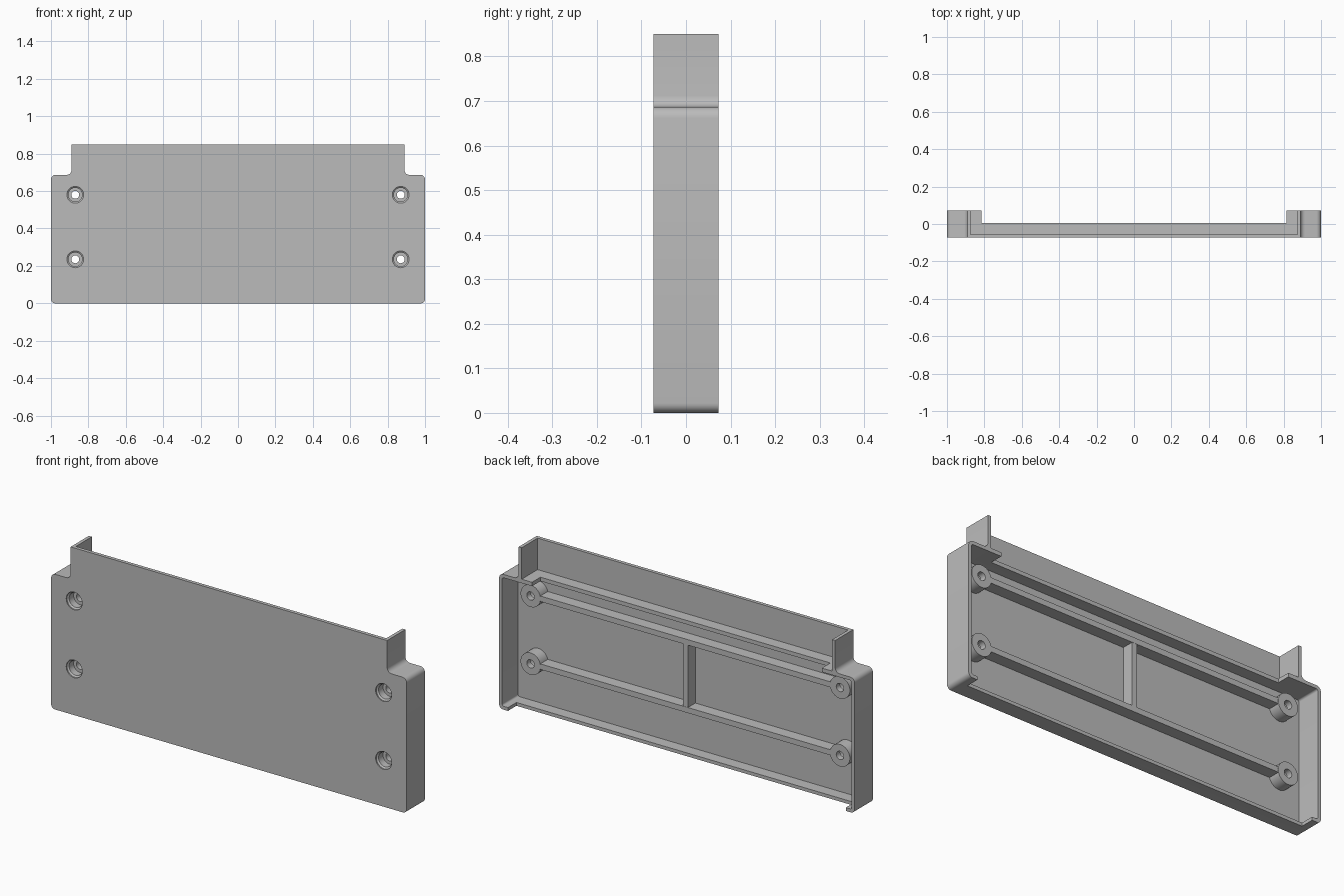
import bpy, bmesh, math
from mathutils import Vector

if "Cube" in bpy.data.objects:
    bpy.data.objects.remove(bpy.data.objects["Cube"])

FRONT, BACK = -0.073, 0.073   # depth of the whole cover
FLOOR, RIB = -0.055, 0.005    # inner face of the panel, rear of ribs and lips
WALL = 0.017
SHOULDER, TOP, NECK = 0.687, 0.85, 0.89

grey = bpy.data.materials.new("warm_grey_plastic")
grey.use_nodes = True
grey.diffuse_color = (0.5, 0.5, 0.5, 1)
grey.node_tree.nodes["Principled BSDF"].inputs["Base Color"].default_value = (0.5, 0.5, 0.5, 1)


def finish(name, bm):
    bmesh.ops.recalc_face_normals(bm, faces=bm.faces)
    mesh = bpy.data.meshes.new(name)
    bm.to_mesh(mesh)
    bm.free()
    obj = bpy.data.objects.new(name, mesh)
    bpy.context.collection.objects.link(obj)
    mesh.materials.append(grey)
    return obj


def prism(name, points, y0, y1):
    """Extrude an x-z outline along y."""
    bm = bmesh.new()
    face = bm.faces.new([bm.verts.new((x, y0, z)) for x, z in points])
    geom = bmesh.ops.extrude_face_region(bm, geom=[face])["geom"]
    verts = [v for v in geom if isinstance(v, bmesh.types.BMVert)]
    bmesh.ops.translate(bm, verts=verts, vec=(0, y1 - y0, 0))
    return finish(name, bm)


def block(name, x0, x1, y0, y1, z0, z1):
    return prism(name, [(x0, z0), (x1, z0), (x1, z1), (x0, z1)], y0, y1)


def rounded(corners, steps=6):
    """Outline with each (x, z, radius) right-angle corner rounded."""
    out = []
    for i, (x, z, r) in enumerate(corners):
        p = Vector((x, z))
        if r == 0:
            out.append(p)
            continue
        a = (Vector(corners[i - 1][:2]) - p).normalized() * r
        b = (Vector(corners[(i + 1) % len(corners)][:2]) - p).normalized() * r
        for k in range(steps + 1):
            t = math.pi / 2 * k / steps
            out.append(p + a * (1 - math.sin(t)) + b * (1 - math.cos(t)))
    return out


def turned(name, profile, x, z, sides=32):
    """Solid of revolution about y from (radius, y) rings."""
    bm = bmesh.new()
    rings = []
    for r, y in profile:
        angles = [math.tau * k / sides for k in range(sides)]
        rings.append([bm.verts.new((x + r * math.cos(t), y, z + r * math.sin(t))) for t in angles])
    for lo, hi in zip(rings, rings[1:]):
        for k in range(sides):
            n = (k + 1) % sides
            bm.faces.new((lo[k], lo[n], hi[n], hi[k]))
    bm.faces.new(rings[0])
    bm.faces.new(rings[-1])
    return finish(name, bm)


def combine(target, tools, operation):
    bpy.context.view_layer.objects.active = target
    for tool in tools:
        mod = target.modifiers.new(operation.lower(), "BOOLEAN")
        mod.operation, mod.solver, mod.object = operation, "EXACT", tool
        bpy.ops.object.modifier_apply(modifier=mod.name)
        bpy.data.objects.remove(tool)


# Outer shell with notched shoulders
right_half = [(1, 0, 0.022), (1, SHOULDER, 0.025), (NECK, SHOULDER, 0.025), (NECK, TOP, 0)]
left_half = [(-x, z, r) for x, z, r in reversed(right_half)]
shell = prism("cover_shell", rounded(right_half + left_half), FRONT, BACK)

# Main cavity, open neck, and shallower top shelf and bottom lip
inner, far = 1 - WALL, BACK + 0.1
cavity = [(inner, WALL, 0.01), (inner, SHOULDER - WALL, 0.01),
          (-inner, SHOULDER - WALL, 0.01), (-inner, WALL, 0.01)]
neck_in = NECK - WALL
combine(shell, [
    prism("cavity_cutter", rounded(cavity), FLOOR, far),
    block("neck_cutter", -neck_in, neck_in, FLOOR, far, SHOULDER + 0.003, TOP + 0.1),
    block("shelf_cutter", -0.815, 0.815, RIB, far, 0.6, 0.75),
    block("lip_cutter", -0.95, 0.95, RIB, far, -0.1, 0.05),
], "DIFFERENCE")

# Stiffening ribs, screw bosses and stepped screw holes
BOSS_X, ROWS, HALF = 0.87, (0.235, 0.58), 0.014
parts = [block("centre_rib", -HALF, HALF, FLOOR - 0.005, RIB - 0.001, ROWS[0], ROWS[1])]
holes = []
for z in ROWS:
    parts.append(block("long_rib", -BOSS_X, BOSS_X, FLOOR - 0.006, RIB, z - HALF, z + HALF))
    for x in (-BOSS_X, BOSS_X):
        parts.append(turned("screw_boss", [(0.056, FLOOR - 0.007), (0.056, RIB + 0.001)], x, z))
        holes.append(turned("screw_hole_cutter", [
            (0.045, FRONT - 0.02), (0.045, FRONT + 0.006), (0.037, FRONT + 0.012),
            (0.037, -0.025), (0.021, -0.025), (0.021, far)], x, z))
combine(shell, parts, "UNION")
combine(shell, holes, "DIFFERENCE")

bpy.ops.object.select_all(action="DESELECT")
shell.select_set(True)
bpy.context.view_layer.objects.active = shell
bpy.ops.object.shade_smooth_by_angle(angle=math.radians(30))
